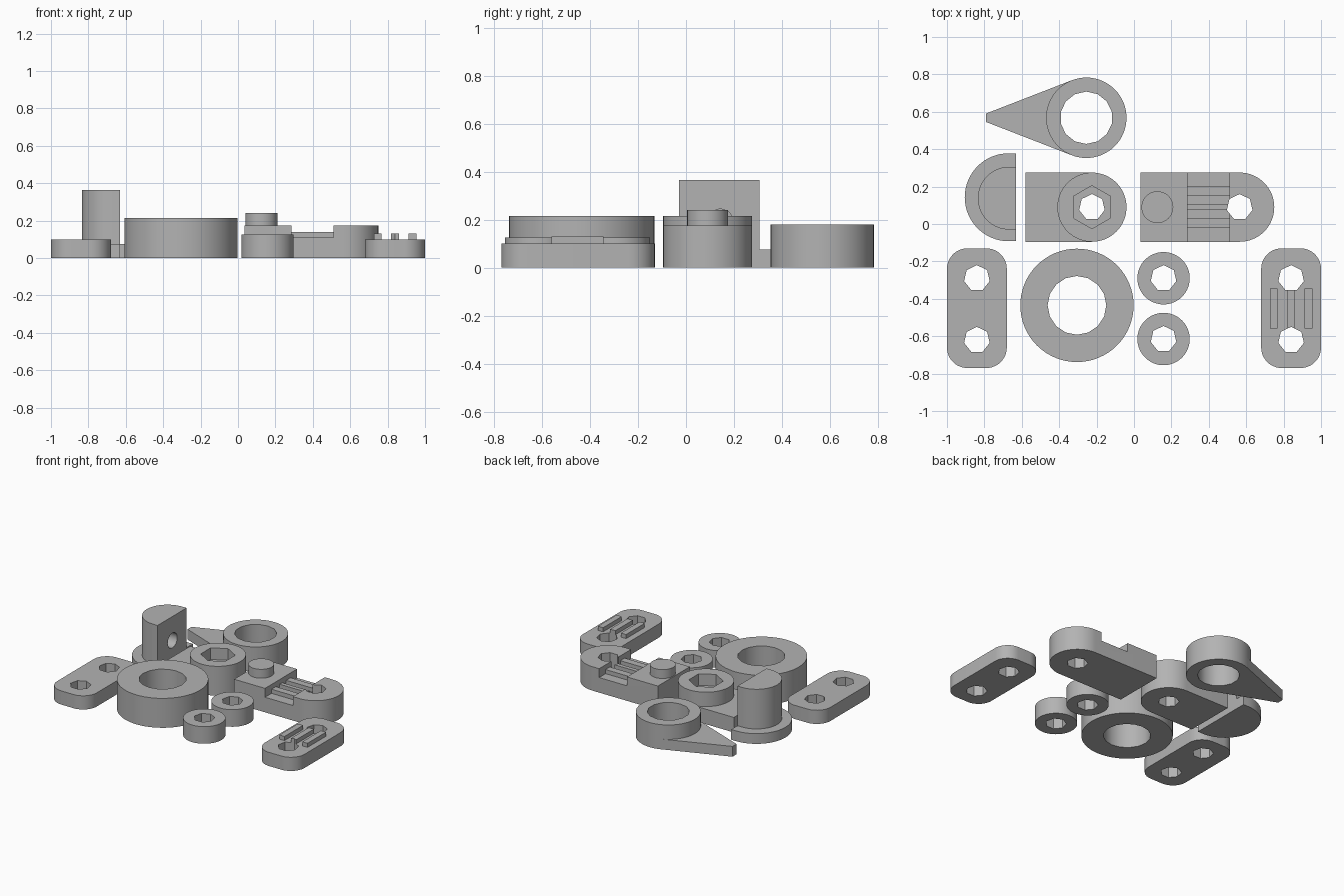
import bpy
import bmesh
from math import cos, sin, pi, radians, acos, atan2, hypot
from mathutils import Matrix

cube = bpy.data.objects.get("Cube")
if cube:
    bpy.data.objects.remove(cube, do_unlink=True)

grey = bpy.data.materials.new("plain grey")
grey.use_nodes = True
colour = (0.45, 0.45, 0.45, 1)
grey.diffuse_color = colour
grey.node_tree.nodes["Principled BSDF"].inputs["Base Color"].default_value = colour


# Outlines
def arc(cx, cy, r, start, end, steps):
    angles = [radians(start + (end - start) * i / steps) for i in range(steps + 1)]
    return [(cx + r * cos(a), cy + r * sin(a)) for a in angles]


def ring(cx, cy, r, sides=64, start=90):
    return arc(cx, cy, r, start, start + 360, sides)[:-1]


def rect(x0, x1, y0, y1):
    return [(x0, y0), (x1, y0), (x1, y1), (x0, y1)]


def rounded_rect(x0, x1, y0, y1, r):
    return (arc(x1 - r, y0 + r, r, -90, 0, 12) + arc(x1 - r, y1 - r, r, 0, 90, 12)
            + arc(x0 + r, y1 - r, r, 90, 180, 12) + arc(x0 + r, y0 + r, r, 180, 270, 12))


def tongue(x0, cx, cy, r):
    return [(x0, cy - r)] + arc(cx, cy, r, -90, 90, 32) + [(x0, cy + r)]


def half_round(x1, cx, cy, r):
    return [(x1, cy + r)] + arc(cx, cy, r, 90, 270, 32) + [(x1, cy - r)]


# Solids and booleans
def prism(name, outline, z0, z1):
    bm = bmesh.new()
    base = bm.faces.new([bm.verts.new((x, y, z0)) for x, y in outline])
    top = bmesh.ops.extrude_face_region(bm, geom=[base])["geom"]
    bmesh.ops.translate(bm, vec=(0, 0, z1 - z0),
                        verts=[v for v in top if isinstance(v, bmesh.types.BMVert)])
    bmesh.ops.recalc_face_normals(bm, faces=bm.faces)
    mesh = bpy.data.meshes.new(name)
    bm.to_mesh(mesh)
    bm.free()
    obj = bpy.data.objects.new(name, mesh)
    bpy.context.collection.objects.link(obj)
    return obj


def combine(obj, tool, operation):
    mod = obj.modifiers.new("shape", "BOOLEAN")
    mod.operation, mod.solver, mod.object = operation, "EXACT", tool
    bpy.ops.object.select_all(action="DESELECT")
    bpy.context.view_layer.objects.active = obj
    obj.select_set(True)
    bpy.ops.object.modifier_apply(modifier=mod.name)
    bpy.data.objects.remove(tool, do_unlink=True)


def part(name, solids, cuts=(), side_cut=None):
    obj = prism(name, *solids[0])
    for solid in solids[1:]:
        combine(obj, prism("addition", *solid), "UNION")
    for cut in cuts:
        combine(obj, prism("cutter", *cut), "DIFFERENCE")
    if side_cut:
        combine(obj, side_cut, "DIFFERENCE")
    obj.data.materials.clear()
    obj.data.materials.append(grey)
    for face in obj.data.polygons:
        face.material_index = 0
    bpy.ops.object.select_all(action="DESELECT")
    bpy.context.view_layer.objects.active = obj
    obj.select_set(True)
    bpy.ops.object.shade_smooth_by_angle(angle=radians(30))
    return obj


def bore(cx, cy, r=0.07, sides=7):
    return (ring(cx, cy, r, sides), -0.1, 0.5)


# Two-hole clamp plates, the left one with grip ribs
for side, name in ((-1, "plain_plate"), (1, "ribbed_plate")):
    x = 0.84 * side
    solids = [(rounded_rect(x - 0.16, x + 0.16, -0.77, -0.13, 0.11), 0, 0.10)]
    if side > 0:
        for dx in (-0.093, 0, 0.093):
            solids.append((rect(x + dx - 0.021, x + dx + 0.021, -0.56, -0.345), 0.05, 0.13))
    part(name, solids, [bore(x, -0.29), bore(x, -0.62)])

# Large collar and two small spacers
part("large_collar", [(ring(-0.305, -0.435, 0.303), 0, 0.215)],
     [bore(-0.305, -0.435, 0.157, 16)])
for name, y in (("rear_spacer", -0.29), ("front_spacer", -0.615)):
    part(name, [(ring(0.158, y, 0.14), 0, 0.125)], [bore(0.158, y)])

# Pointer: ring with a thin arm running tangent to it
px, py, pr = -0.255, 0.568, 0.215
tip_x, tip_half = -0.535, 0.023
a = atan2(tip_half, tip_x) - acos(pr / hypot(tip_x, tip_half))
tx, ty = px + pr * cos(a), pr * sin(a)
arm = [(px + tip_x, py - tip_half), (tx, py - ty), (tx, py + ty), (px + tip_x, py + tip_half)]
part("pointer", [(ring(px, py, pr), 0, 0.18), (arm, 0, 0.075)], [bore(px, py, 0.14, 14)])

# Half-round post on a flange, with a blind hole in its flat face
hole = prism("post_hole_cutter", ring(0, 0, 0.055, 16), -0.1, 0.1)
hole.data.transform(Matrix.Translation((-0.63, 0.143, 0.19)) @ Matrix.Rotation(pi / 2, 4, "Y"))
part("half_round_post", [(half_round(-0.63, -0.67, 0.143, 0.235), 0, 0.075),
                         (half_round(-0.63, -0.667, 0.138, 0.168), 0, 0.365)], side_cut=hole)

# Nut bracket: low tongue with a tall boss and hexagonal pocket
bx, by, br = -0.225, 0.09, 0.185
part("nut_bracket", [(tongue(-0.58, bx, by, br), 0, 0.11), (ring(bx, by, br), 0, 0.215)],
     [(ring(bx, by, 0.115, 6), 0.13, 0.5), bore(bx, by)])

# Ribbed bracket: raised block with a peg, ribbed saddle, rounded end
solids = [(tongue(0.035, 0.565, by, br), 0, 0.175),
          (ring(0.125, by, 0.085), 0.1, 0.24)]
cuts = [bore(0.565, by)]
edges = [by - 0.3, -0.02, 0.03, 0.075, 0.105, 0.15, 0.20, by + 0.3]
for i in range(0, len(edges), 2):
    cuts.append((rect(0.285, 0.51, edges[i], edges[i + 1]), 0.11, 0.5))
cuts.append((rect(0.285, 0.51, by - 0.3, by + 0.3), 0.14, 0.5))
part("ribbed_bracket", solids, cuts)
